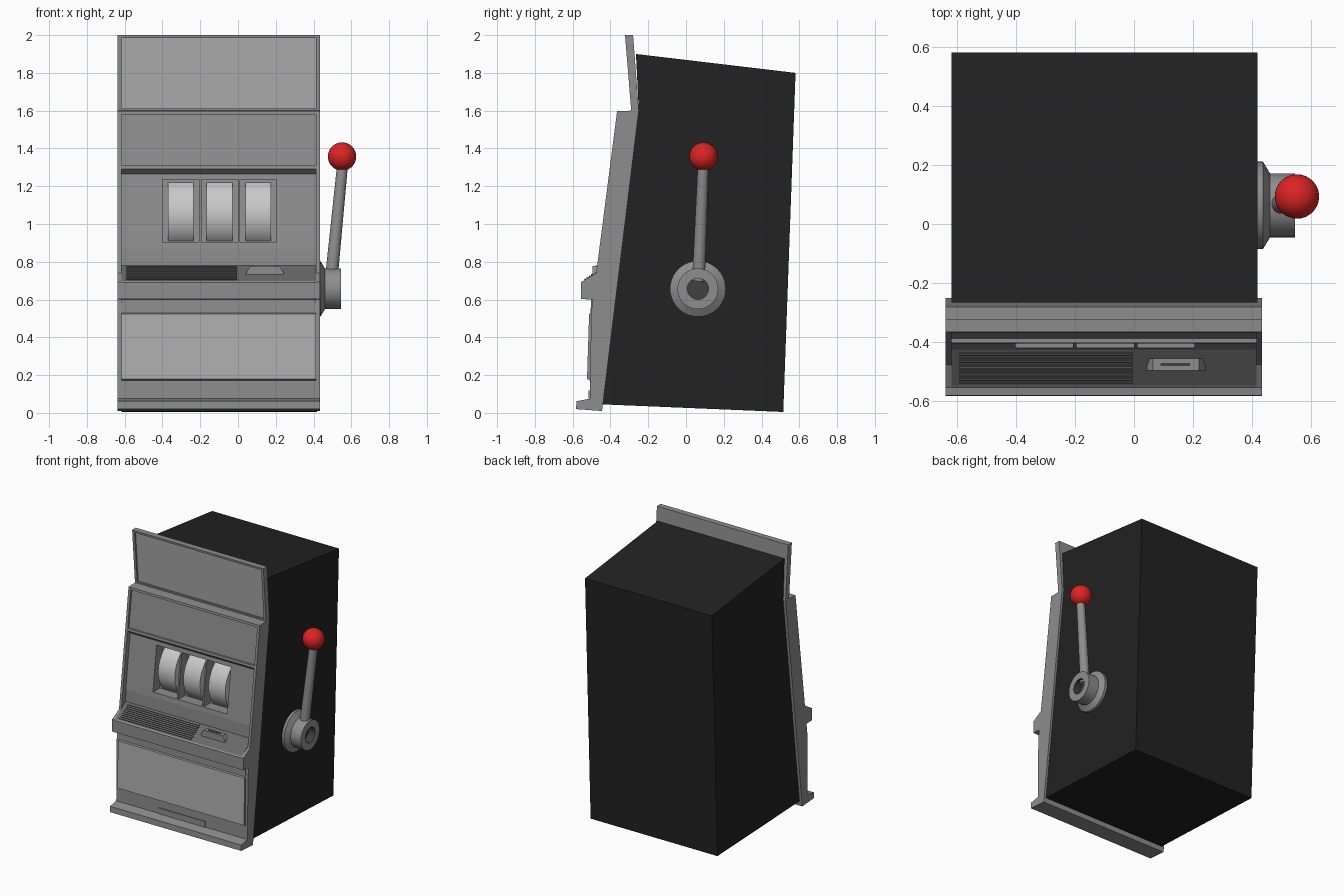
import bpy, bmesh, math
from mathutils import Vector

if "Cube" in bpy.data.objects:
    bpy.data.objects.remove(bpy.data.objects["Cube"])


def mat(name, r, g, b):
    m = bpy.data.materials.new(name)
    m.diffuse_color = (r, g, b, 1)
    m.use_nodes = True
    m.node_tree.nodes["Principled BSDF"].inputs["Base Color"].default_value = m.diffuse_color
    return m


BLACK = mat("cabinet black", 0.016, 0.016, 0.016)
GREY = mat("frame grey", 0.27, 0.27, 0.27)
LIGHT = mat("panel light grey", 0.43, 0.43, 0.43)
DECK = mat("deck dark grey", 0.14, 0.14, 0.14)
SLOT = mat("slot charcoal", 0.05, 0.05, 0.05)
REEL = mat("reel pale grey", 0.58, 0.58, 0.58)
RED = mat("knob red", 0.72, 0.017, 0.017)


def finish(name, bm, *mats, smooth=False):
    bmesh.ops.recalc_face_normals(bm, faces=bm.faces)
    me = bpy.data.meshes.new(name)
    bm.to_mesh(me)
    bm.free()
    ob = bpy.data.objects.new(name, me)
    bpy.context.collection.objects.link(ob)
    for m in mats:
        me.materials.append(m)
    if smooth:
        bpy.ops.object.select_all(action='DESELECT')
        bpy.context.view_layer.objects.active = ob
        ob.select_set(True)
        bpy.ops.object.shade_smooth_by_angle(angle=math.radians(35))
    return ob


def extrude_x(name, profile, x0, x1, *mats):
    """Side profile of (y, z) points swept from x0 to x1."""
    bm = bmesh.new()
    f = bm.faces.new([bm.verts.new((x0, y, z)) for y, z in profile])
    g = bmesh.ops.extrude_face_region(bm, geom=[f])
    bmesh.ops.translate(bm, vec=(x1 - x0, 0, 0),
                        verts=[v for v in g['geom'] if isinstance(v, bmesh.types.BMVert)])
    return finish(name, bm, *mats)


def box(name, x0, x1, y0, y1, z0, z1, m):
    return extrude_x(name, [(y0, z0), (y1, z0), (y1, z1), (y0, z1)], x0, x1, m)


def cylinder(name, a, b, r0, r1, m, seg=32):
    a, b = Vector(a), Vector(b)
    bm = bmesh.new()
    bmesh.ops.create_cone(bm, cap_ends=True, segments=seg, radius1=r0, radius2=r1, depth=(b - a).length)
    bm.transform((b - a).to_track_quat('Z', 'Y').to_matrix().to_4x4())
    bmesh.ops.translate(bm, vec=(a + b) / 2, verts=bm.verts)
    return finish(name, bm, m, smooth=True)


XL, XR, RIM = -0.637, 0.433, 0.019


def F(z):   # sloping front of the frame
    return -0.365 - 0.129 * (1.595 - z)


def S(z):   # front of the top sign
    return -0.29 - 0.0825 * (z - 1.6)


def B(z):   # where the frame meets the cabinet
    return -0.25 - 0.1222 * (1.6 - z)


# Cabinet body
extrude_x("cabinet", [(B(.045), .045), (.515, .005), (.58, 1.80), (-.265, 1.90), (-.25, 1.6)],
          XL + 0.02, XR - 0.016, BLACK)

# Side cheeks of the front frame
back = [(-.445, .01), (B(.045), .045), (-.25, 1.6), (-.28, 2.0)]
base = [(-.508, .075), (-.58, .062), (-.582, .02)]
cheek = [(S(2), 2.0), (S(1.6), 1.6), (-.365, 1.597), (F(.74), .74), (-.555, .693), (-.555, .603),
         (F(.6), .6), (F(.53), .53)] + base
for name, a, b in (("left_cheek", XL, XL + RIM), ("right_cheek", XR - RIM, XR)):
    extrude_x(name, back + cheek, a, b, GREY)

# Front panel with recessed sign, display, reel area, sloping deck and lower door
front = [(S(2), 2.0), (S(1.985), 1.985), (S(1.985) + .012, 1.985), (S(1.612) + .012, 1.612),
         (S(1.612), 1.612), (S(1.6), 1.6), (-.365, 1.597), (F(1.58), 1.58), (F(1.58) + .015, 1.58),
         (F(1.31) + .015, 1.31), (F(1.31), 1.31), (F(1.292), 1.292), (F(1.265) + .035, 1.265),
         (F(.87) + .035, .87), (-.425, .78), (-.546, .697), (-.555, .69), (-.555, .603),
         (-.503, .60), (-.505, .53), (-.513, .523), (-.524, .18), (-.508, .172)] + base
panel = extrude_x("front_panel", back + front, XL + RIM, XR - RIM, GREY, LIGHT, DECK)
for p in panel.data.polygons:
    z, n = p.center.z, p.normal
    if n.y < -0.9 and (1.7 < z < 1.9 or 0.3 < z < 0.4):
        p.material_index = 1
    elif n.z > 0.6 and 0.70 < z < 0.77:
        p.material_index = 2

# Reel windows cut into the panel, with a round reel in each
for i in range(3):
    x = -0.303 + 0.2055 * i
    cut = extrude_x("window_cutter", [(-.6, .905), (B(.905) - .005, .905), (B(1.235) - .005, 1.235), (-.6, 1.235)],
                    x - .097, x + .097, GREY)
    mod = panel.modifiers.new("window", 'BOOLEAN')
    mod.operation, mod.solver, mod.object = 'DIFFERENCE', 'EXACT', cut
    bpy.context.view_layer.objects.active = panel
    bpy.ops.object.modifier_apply(modifier=mod.name)
    bpy.data.objects.remove(cut)
    cylinder("reel_%d" % (i + 1), (x - .068, -.205, 1.05), (x + .068, -.205, 1.05), .195, .195, REEL, 64)

# Grille slats on the deck
d = Vector((-.546 + .425, .697 - .78)).normalized()
n = Vector((d.y, -d.x))
for i in range(9):
    c = Vector((-.425, .78)) + d * (.012 + .0145 * i)
    extrude_x("grille_slat_%d" % (i + 1),
              [tuple(c - n * .003), tuple(c + d * .008 - n * .003),
               tuple(c + d * .008 + n * .006), tuple(c + n * .006)], -.59, -.005, DECK)

# Ticket slot housing, narrowing towards the top
bm = bmesh.new()
f = bm.faces.new([bm.verts.new((x, -.495, z)) for x, z in
                  ((.04, .715), (.245, .715), (.24, .745), (.22, .778), (.065, .778), (.045, .745))])
g = bmesh.ops.extrude_face_region(bm, geom=[f])
bmesh.ops.translate(bm, vec=(0, .04, 0), verts=[v for v in g['geom'] if isinstance(v, bmesh.types.BMVert)])
finish("ticket_housing", bm, GREY)
box("ticket_slot", .09, .19, -.48, -.47, .775, .781, SLOT)

# Coin flap at the bottom
box("coin_flap", -.29, .092, -.515, -.50, .076, .118, GREY)

# Lever hub: turned profile of (x, radius)
bm = bmesh.new()
prof = [(.41, .148), (.436, .148), (.46, .108), (.545, .108), (.545, .056), (.49, .056), (.49, 0)]
vs = [bm.verts.new((x, 0.063, 0.657 + r)) for x, r in prof]
es = [bm.edges.new(e) for e in zip(vs, vs[1:])]
bmesh.ops.spin(bm, geom=vs + es, cent=(0, .063, .657), axis=(1, 0, 0), angle=2 * math.pi,
               steps=40, use_merge=True)
bmesh.ops.remove_doubles(bm, verts=bm.verts, dist=1e-4)
for f in bm.faces:
    c = f.calc_center_median()
    if math.hypot(c.y - .063, c.z - .657) < .06:
        f.material_index = 1
finish("lever_hub", bm, GREY, SLOT, smooth=True)

# Lever arm and round knob
cylinder("lever_arm", (.493, .066, .70), (.553, .091, 1.31), .034, .029, GREY, 24)
bm = bmesh.new()
bmesh.ops.create_uvsphere(bm, u_segments=32, v_segments=20, radius=.075)
bmesh.ops.translate(bm, vec=(.551, .093, 1.357), verts=bm.verts)
finish("lever_knob", bm, RED, smooth=True)
